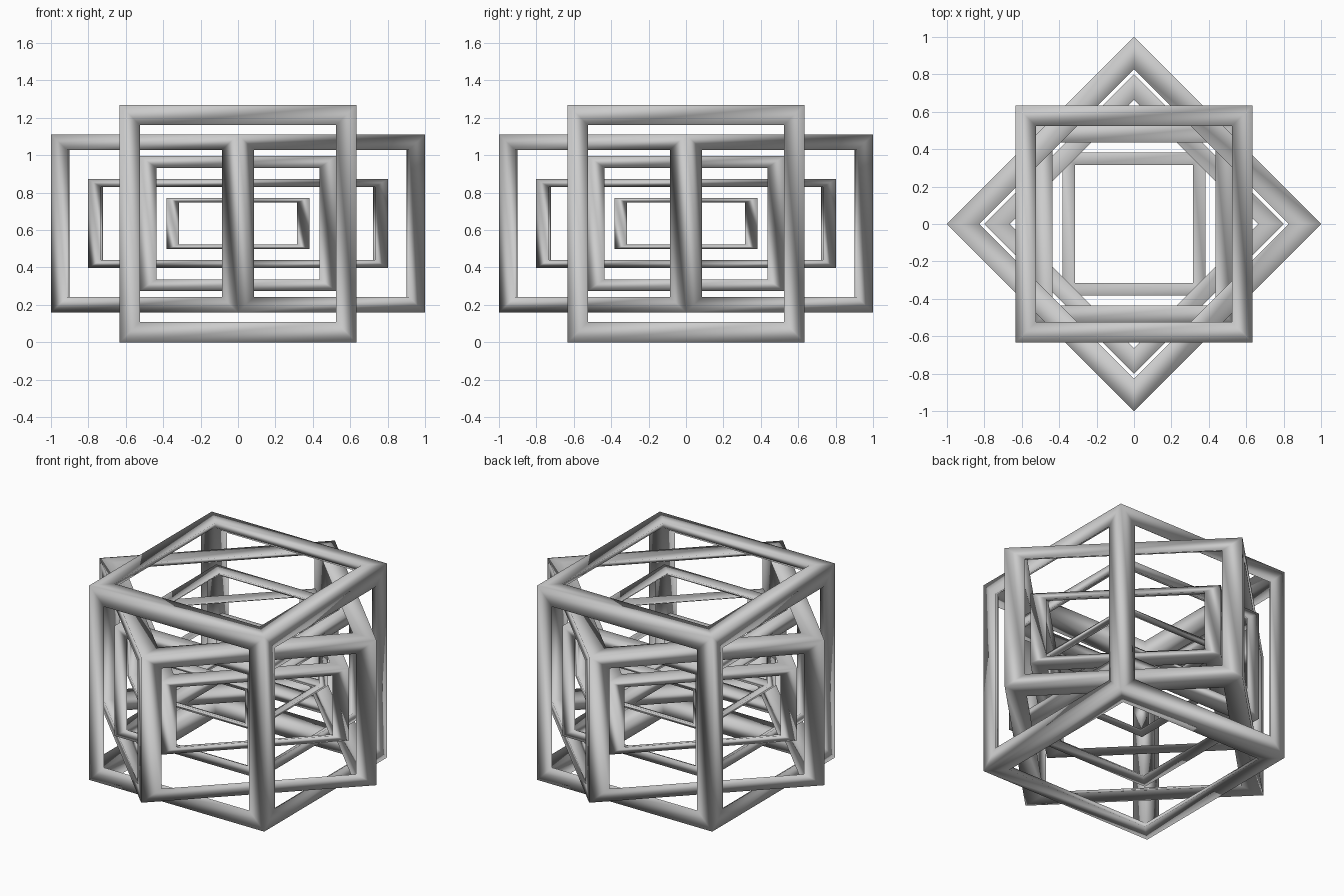
import bpy, bmesh
from math import radians

if "Cube" in bpy.data.objects:
    bpy.data.objects.remove(bpy.data.objects["Cube"])

CENTRE_Z = 0.635
BAR = 0.172          # bar width on a frame of half-size 1
DEPTH = 0.575 * BAR  # depth of the inner ridge


def cube_frame(name, half_xy, half_z, turn):
    """Hollow cube frame whose bars have a shallow kite section."""
    bm = bmesh.new()
    bmesh.ops.create_cube(bm, size=2)
    panels = list(bm.faces)
    bmesh.ops.inset_individual(bm, faces=panels, thickness=BAR, use_even_offset=True)

    # Inner corners shared by the bars
    inner = {}
    k = 1 - DEPTH
    for x in (-1, 1):
        for y in (-1, 1):
            for z in (-1, 1):
                inner[x, y, z] = bm.verts.new((x * k, y * k, z * k))

    def corner(v):
        return inner[tuple(1 if c > 0 else -1 for c in v.co)]

    # Inner sides of the bars, joined to each square opening
    for f in panels:
        vs = list(f.verts)
        for a, b in zip(vs, vs[1:] + vs[:1]):
            bm.faces.new((a, b, corner(b), corner(a)))
    bmesh.ops.delete(bm, geom=panels, context='FACES_ONLY')
    bmesh.ops.recalc_face_normals(bm, faces=bm.faces)
    for f in bm.faces:
        f.smooth = True

    mesh = bpy.data.meshes.new(name)
    bm.to_mesh(mesh)
    bm.free()
    ob = bpy.data.objects.new(name, mesh)
    ob.scale = (half_xy, half_xy, half_z)
    ob.rotation_euler.z = radians(turn)
    ob.location.z = CENTRE_Z
    bpy.context.collection.objects.link(ob)


# Nested frames, alternately turned by 45 degrees
cube_frame("outer_frame", 0.633, 0.635, 0)
cube_frame("outer_turned_frame", 0.7071, 0.475, 45)
cube_frame("middle_frame", 0.525, 0.36, 0)
cube_frame("inner_turned_frame", 0.567, 0.237, 45)
cube_frame("inner_frame", 0.382, 0.137, 0)
